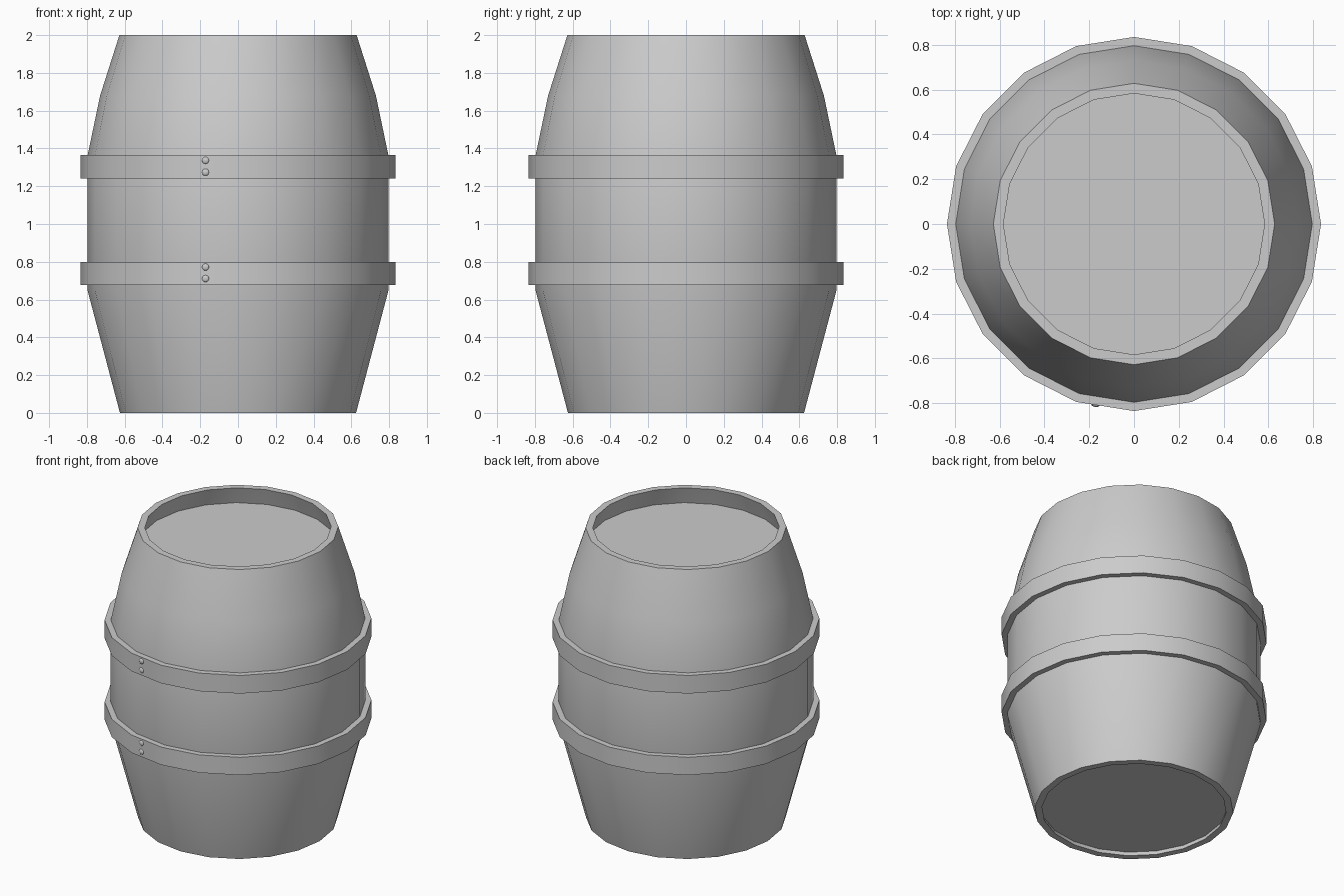
import bpy, bmesh
from math import sin, cos, pi, radians

if "Cube" in bpy.data.objects:
    bpy.data.objects.remove(bpy.data.objects["Cube"])

SIDES = 20


def finish(bm, name):
    bmesh.ops.recalc_face_normals(bm, faces=bm.faces)
    mesh = bpy.data.meshes.new(name)
    bm.to_mesh(mesh)
    bm.free()
    obj = bpy.data.objects.new(name, mesh)
    bpy.context.collection.objects.link(obj)
    bpy.ops.object.select_all(action='DESELECT')
    obj.select_set(True)
    bpy.context.view_layer.objects.active = obj
    bpy.ops.object.shade_smooth_by_angle(angle=radians(35))
    return obj


def revolve(name, profile):
    """Spin a closed (radius, z) outline around the z axis."""
    bm = bmesh.new()
    rings = []
    for i in range(SIDES):
        a = 2 * pi * i / SIDES
        rings.append([bm.verts.new((r * cos(a), r * sin(a), z)) for r, z in profile])
    n = len(profile)
    for i in range(SIDES):
        p, q = rings[i], rings[(i + 1) % SIDES]
        for j in range(n):
            k = (j + 1) % n
            bm.faces.new((p[j], q[j], q[k], p[k]))
    return finish(bm, name)


def head(name, radius, z0, z1):
    bpy.ops.mesh.primitive_cylinder_add(vertices=SIDES, radius=radius, depth=z1 - z0,
                                        location=(0, 0, (z0 + z1) / 2))
    obj = bpy.context.object
    obj.name = name
    bpy.ops.object.shade_smooth_by_angle(angle=radians(35))


# Bulging hollow wall
revolve("barrel_wall", [(0.625, 0), (0.797, 0.65), (0.797, 1.36), (0.73, 1.68), (0.628, 2),
                        (0.583, 2), (0.685, 1.68), (0.752, 1.36), (0.752, 0.65), (0.58, 0)])

# Recessed end discs
head("top_head", 0.63, 1.82, 1.88)
head("bottom_head", 0.60, 0.03, 0.09)

# Hoops, each with a pair of rivets on the front
for label, z0, z1 in (("lower", 0.677, 0.80), ("upper", 1.24, 1.365)):
    revolve(label + "_hoop", [(0.78, z0), (0.835, z0), (0.835, z1), (0.78, z1)])
    for i, z in enumerate((z0 + 0.034, z1 - 0.028)):
        bpy.ops.mesh.primitive_uv_sphere_add(segments=12, ring_count=8, radius=0.019,
                                             location=(-0.172, -0.807, z),
                                             rotation=(pi / 2, 0, radians(-9)))
        rivet = bpy.context.object
        rivet.name = f"{label}_rivet_{i + 1}"
        rivet.scale.z = 0.5
        bpy.ops.object.shade_smooth_by_angle(angle=radians(40))
